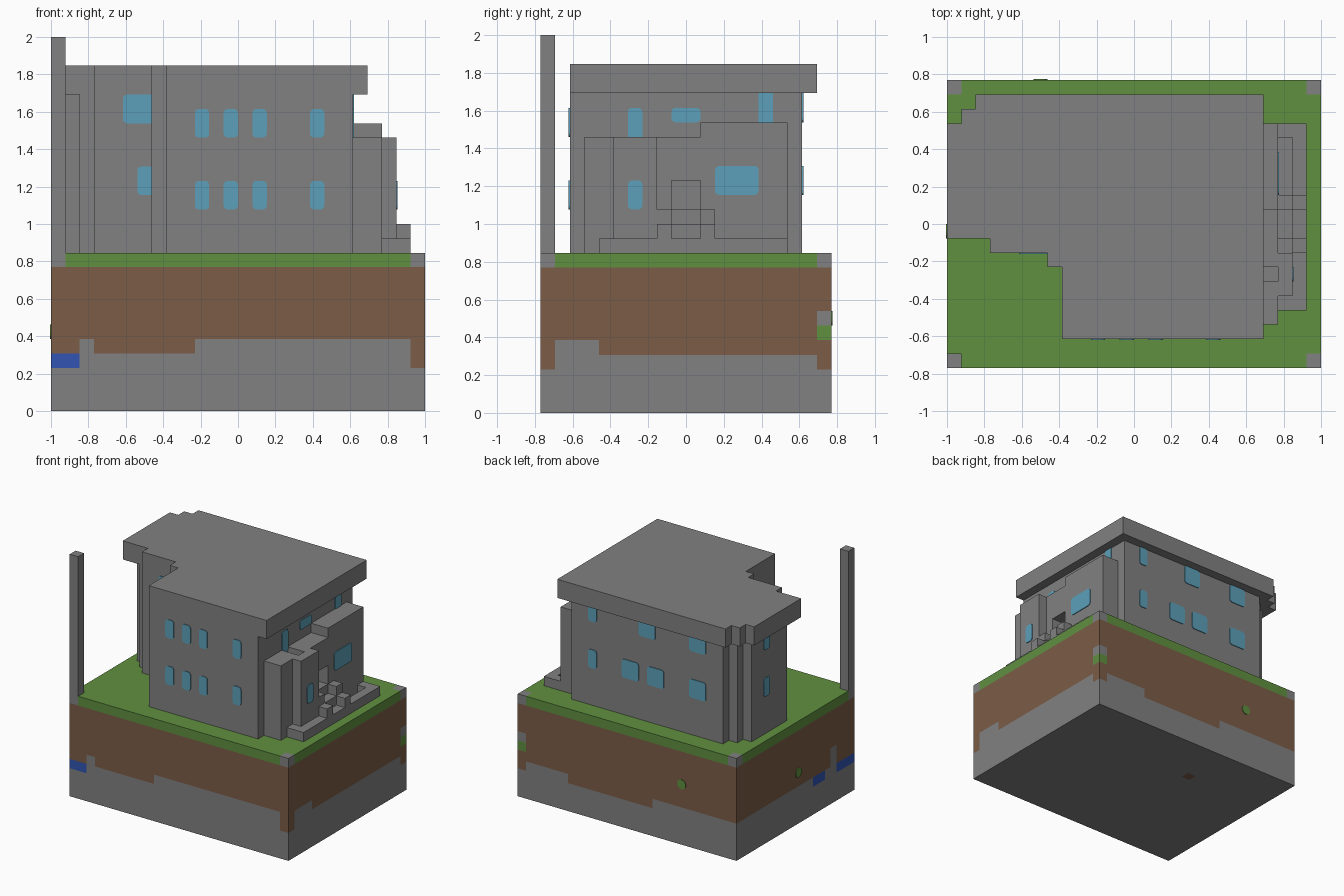
import bpy, bmesh, math
from mathutils import Vector

if "Cube" in bpy.data.objects:
    bpy.data.objects.remove(bpy.data.objects["Cube"])

U = 1 / 13                      # one block
NX, NY, NZ = 26, 20, 11         # size of the ground slab in blocks


def pos(i, j, k):
    return Vector((i * U - 1, (j - NY / 2) * U, k * U))


def material(name, rgb):
    m = bpy.data.materials.new(name)
    m.use_nodes = True
    m.diffuse_color = (*rgb, 1)
    m.node_tree.nodes["Principled BSDF"].inputs["Base Color"].default_value = (*rgb, 1)
    return m


STONE = material("stone grey", (0.22, 0.22, 0.22))
DIRT = material("dirt brown", (0.202, 0.107, 0.061))
GRASS = material("grass green", (0.117, 0.279, 0.051))
GLASS = material("window blue", (0.107, 0.352, 0.491))
ORE = material("deep blue", (0.032, 0.089, 0.445))


def finish(name, bm, *mats):
    bmesh.ops.recalc_face_normals(bm, faces=bm.faces)
    mesh = bpy.data.meshes.new(name)
    bm.to_mesh(mesh)
    bm.free()
    for m in mats:
        mesh.materials.append(m)
    ob = bpy.data.objects.new(name, mesh)
    bpy.context.collection.objects.link(ob)
    return ob


def extrude(name, ring, offset, mat):
    bm = bmesh.new()
    face = bm.faces.new([bm.verts.new(p) for p in ring])
    top = bmesh.ops.extrude_face_region(bm, geom=[face], use_keep_orig=True)["geom"]
    bmesh.ops.translate(bm, vec=offset,
                        verts=[v for v in top if isinstance(v, bmesh.types.BMVert)])
    return finish(name, bm, mat)


def prism(name, outline, k0, k1, mat=STONE):
    return extrude(name, [pos(i, j, k0) for i, j in outline], Vector((0, 0, (k1 - k0) * U)), mat)


def box(name, x, y, z, mat=STONE):
    (a, b), (c, d) = x, y
    return prism(name, [(a, c), (b, c), (b, d), (a, d)], *z, mat)


def plate(name, side, depth, a, z, mat=GLASS, radius=0.3):
    """Thin rounded panel; a and z are ranges in blocks along the wall and upward."""
    ring = []
    corners = [(a[1], z[1], -1, -1), (a[0], z[1], 1, -1), (a[0], z[0], 1, 1), (a[1], z[0], -1, 1)]
    for q, (cu, cv, su, sv) in enumerate(corners):
        for s in range(4):
            t = math.pi / 2 * (q + s / 3)
            u = cu + su * radius + radius * math.cos(t)
            v = cv + sv * radius + radius * math.sin(t)
            ring.append(pos(u, depth, v) if side in ("front", "back") else pos(depth, u, v))
    out = {"front": (0, -1, 0), "back": (0, 1, 0), "left": (1, 0, 0), "right": (-1, 0, 0)}[side]
    return extrude(name, ring, Vector(out) * 0.006, mat)


# Ground slab: surface cells coloured by layer
def stone_top(i, j):
    if j == 0:
        return 3 if i in (0, 1, 25) else 4 if 3 <= i < 10 else 5
    if i == 25:
        return 3 if j == 19 else 5 if j < 4 else 4
    if j == 19:
        return 3 if 10 <= i < 20 else 4
    return 6 if j == 3 else 4


def soil(i, j, k):
    corner = i in (0, 25) and j in (0, 19)
    if k == 10:
        return 0 if corner else 2
    if (i, j) == (25, 19) and k in (5, 6):
        return 2 if k == 5 else 0
    if k == 3 and ((j == 0 and i < 2) or (i == 0 and (j < 3 or j in (5, 6)))):
        return 3
    if (i, j, k) == (9, 14, 0):
        return 1
    return 0 if k < stone_top(i, j) else 1


bm = bmesh.new()
size = (NX, NY, NZ)
for axis in range(3):
    p, q = [n for n in range(3) if n != axis]
    for far in (0, 1):
        for s in range(size[p]):
            for t in range(size[q]):
                cell = [0, 0, 0]
                cell[axis] = far * (size[axis] - 1)
                cell[p], cell[q] = s, t
                quad = []
                for ds, dt in ((0, 0), (1, 0), (1, 1), (0, 1)):
                    c = list(cell)
                    c[axis], c[p], c[q] = cell[axis] + far, s + ds, t + dt
                    quad.append(bm.verts.new(pos(*c)))
                bm.faces.new(quad).material_index = soil(*cell)
bmesh.ops.remove_doubles(bm, verts=bm.verts, dist=0.001)
bmesh.ops.recalc_face_normals(bm, faces=bm.faces)
bmesh.ops.dissolve_limit(bm, angle_limit=0.02, verts=bm.verts, edges=bm.edges, delimit={"MATERIAL"})
finish("ground_slab", bm, STONE, DIRT, GRASS, ORE)
plate("back_moss_spot", "back", 20, (6, 7), (6, 7), GRASS, 0.45)
plate("side_moss_spot", "right", 0, (9, 10), (5, 6), GRASS, 0.45)

# Corner pole
box("corner_pole", (0, 1), (0, 1), (11, 26))

# House walls and overhanging roof
front_steps = [(3, 9), (3, 8), (7, 8), (7, 7), (8, 7), (8, 2)]
prism("house_walls", [(1, 10), (2, 10), (2, 9)] + front_steps +
      [(21, 2), (21, 18), (3, 18), (3, 17), (2, 17), (2, 16), (1, 16)], 11, 22)
prism("roof", [(0, 9)] + front_steps +
      [(22, 2), (22, 19), (2, 19), (2, 18), (1, 18), (1, 17), (0, 17)], 22, 24)

# Porch wall with doorway and bay
box("porch_front_wall", (21, 23), (3, 6), (11, 19))
box("porch_gap_floor", (21, 23), (6, 7), (11, 14))
box("porch_mid_wall", (21, 23), (7, 9), (11, 19))
box("door_sill", (21, 23), (9, 11), (11, 14))
box("door_lintel", (21, 23), (9, 11), (16, 19))
box("porch_back_wall", (21, 23), (11, 17), (11, 20))
box("bay", (23, 24), (5, 8), (11, 19))

# Low terrace rim, steps and rails
box("terrace_rim", (24, 25), (4, 17), (11, 12))
for name, y in (("front", (4, 5)), ("back", (16, 17))):
    box("terrace_" + name + "_end", (23, 24), y, (11, 12))
box("terrace_floor", (23, 24), (12, 16), (11, 11.06))
box("upper_step", (23, 24), (9, 11), (11, 13))
for name, y in (("front", (8, 9)), ("back", (11, 12))):
    box(name + "_rail_high", (23, 24), y, (11, 14))
    box(name + "_rail_low", (24, 25), y, (12, 13))

# Front windows
for i in (10, 12, 14, 18):
    for k in (14, 19):
        plate("front_window", "front", 2, (i, i + 1), (k, k + 2))
plate("wing_window_low", "front", 8, (6, 7.5), (15, 17))
plate("wing_window_high", "front", 8, (5, 7.5), (20, 22))

# Back windows
for a in ((18, 19), (13, 15), (10, 12), (5, 7)):
    plate("back_window_low", "back", 18, a, (15, 17))
for a in ((18, 19), (11, 13), (5, 7)):
    plate("back_window_high", "back", 18, a, (20, 22))

# Side windows
for k in (15, 20):
    plate("right_window", "right", 1, (13, 14), (k, k + 2))
plate("gap_window", "left", 21, (6, 7), (18.5, 21))
plate("over_door_window", "left", 21, (9, 11), (20, 21))
plate("upper_side_window", "left", 21, (15, 16), (19.5, 22.4))
plate("bay_window", "left", 24, (6, 7), (14, 16))
plate("porch_window", "left", 23, (12, 15), (15, 17))
